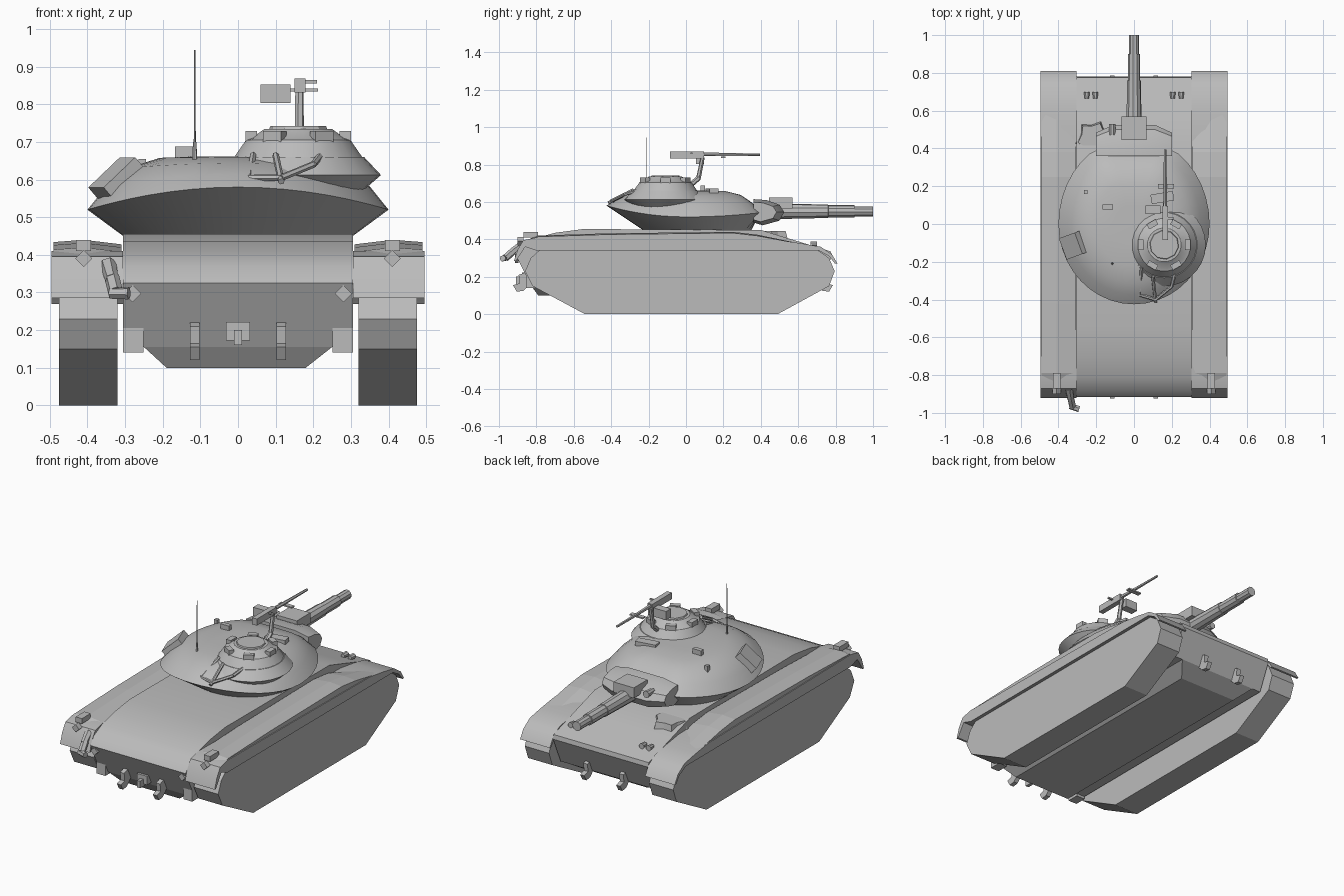
import bpy, bmesh, math
from mathutils import Vector, Euler

if "Cube" in bpy.data.objects:
    bpy.data.objects.remove(bpy.data.objects["Cube"])

grey = bpy.data.materials.new("plain grey")
grey.diffuse_color = (0.5, 0.5, 0.5, 1)
grey.use_nodes = True
grey.node_tree.nodes["Principled BSDF"].inputs["Base Color"].default_value = grey.diffuse_color


def make(name, verts, faces, smooth=True):
    me = bpy.data.meshes.new(name)
    bm = bmesh.new()
    vs = [bm.verts.new(v) for v in verts]
    for f in faces:
        bm.faces.new([vs[i] for i in f])
    bmesh.ops.recalc_face_normals(bm, faces=bm.faces)
    bm.to_mesh(me)
    bm.free()
    me.materials.append(grey)
    ob = bpy.data.objects.new(name, me)
    bpy.context.collection.objects.link(ob)
    if smooth:
        bpy.ops.object.select_all(action='DESELECT')
        ob.select_set(True)
        bpy.context.view_layer.objects.active = ob
        bpy.ops.object.shade_smooth_by_angle(angle=math.radians(30))
    return ob


def loft(name, rings, smooth=True):
    """Skin equal-length rings and cap both ends."""
    n = len(rings[0])
    verts = [v for r in rings for v in r]
    faces = [[k * n + i, k * n + (i + 1) % n, (k + 1) * n + (i + 1) % n, (k + 1) * n + i]
             for k in range(len(rings) - 1) for i in range(n)]
    faces += [list(range(n)), list(range((len(rings) - 1) * n, len(rings) * n))]
    return make(name, verts, faces, smooth)


def prism(name, profile, x0, x1, smooth=True):
    """Extrude a (y, z) profile along x."""
    return loft(name, [[(x, y, z) for y, z in profile] for x in (x0, x1)], smooth)


def box(name, c, s, rot=(0, 0, 0)):
    m = Euler([math.radians(a) for a in rot]).to_matrix()
    def corner(i, j, k):
        return Vector(c) + m @ Vector((i * s[0] / 2, j * s[1] / 2, k * s[2] / 2))
    return loft(name, [[corner(i, j, k) for i, j in ((-1, -1), (1, -1), (1, 1), (-1, 1))]
                       for k in (-1, 1)], False)


def tube(name, stations, sides=8):
    """Round bar through (point, radius) stations."""
    d = (Vector(stations[-1][0]) - Vector(stations[0][0])).normalized()
    u = d.orthogonal().normalized()
    w = d.cross(u)
    return loft(name, [[Vector(p) + r * (u * math.cos(a) + w * math.sin(a))
                        for a in (2 * math.pi * (i + .5) / sides for i in range(sides))]
                       for p, r in stations])


def lathe(name, x, y, profile, sides=20):
    return tube(name, [((x, y, z), r) for r, z in profile], sides)


# hull: upper body and tapered belly
prism("hull", [(-.915, .325), (-.83, .155), (.71, .155), (.78, .31), (.775, .335), (.58, .395),
               (.40, .45), (-.55, .455), (-.70, .435), (-.81, .405), (-.88, .37)], -.305, .305)
loft("belly", [[(-.25, -.83, .155), (.25, -.83, .155), (.25, .71, .155), (-.25, .71, .155)],
               [(-.19, -.79, .10), (.18, -.79, .10), (.18, .62, .10), (-.19, .62, .10)]], False)

track = [(-.54, 0), (.49, 0), (.765, .15), (.795, .23), (.765, .30), (.70, .345),
         (-.78, .345), (-.83, .30), (-.86, .23), (-.82, .15)]
fender = [(-.92, .285), (-.90, .345), (-.87, .395), (-.80, .41), (.50, .395), (.62, .378),
          (.72, .36), (.78, .32), (.81, .27), (.797, .27), (.765, .31), (.71, .34),
          (-.80, .34), (-.86, .36), (-.908, .285)]
bin_top = [(-.87, .39), (-.79, .42), (-.42, .432), (.25, .44), (.38, .425), (.58, .375), (.30, .37)]
hook = [(-.85, .225), (-.895, .21), (-.89, .165), (-.925, .155), (-.905, .12), (-.87, .125), (-.83, .165)]

for s, side in ((-1, "left"), (1, "right")):
    prism(side + "_track", track, s * .32, s * .475, False)
    prism(side + "_fender", fender, s * .305, s * .495)
    # storage bins with a slanted front toe and a slight ridge
    rings = []
    for x, shift, dz in ((.31, -.03, -.012), (.41, .03, 0), (.49, .07, -.006)):
        rings.append([(s * x, y + (shift if y > .5 else 0), z + dz) for y, z in bin_top])
    loft(side + "_storage_bin", rings, False)
    # rear final drive, lamps, brackets and tow hooks
    box(side + "_final_drive", (s * .278, -.82, .19), (.055, .07, .10))
    box(side + "_tail_lamp", (s * .28, -.905, .297), (.032, .02, .032), (0, 45, 0))
    box(side + "_marker_plate", (s * .41, -.885, .39), (.032, .03, .032), (0, 45, 0))
    box(side + "_fender_bracket", (s * .41, -.83, .425), (.04, .08, .03))
    prism(side + "_rear_hook", hook, s * .115 - .013, s * .115 + .013, False)
    prism(side + "_front_hook", [(-y - .14, z) for y, z in hook], s * .115 - .013, s * .115 + .013, False)
    for x in (.205, .25):
        tube(side + "_head_lamp", [((s * x, .665, .375), .013), ((s * x, .70, .375), .016)])

# rear towing pintle
box("pintle_plate", (0, -.86, .197), (.065, .035, .05))
box("pintle_arm", (0, -.885, .18), (.02, .05, .04))

# rear handset on its bent arm
tube("handset_arm", [((-.345, -.87, .375), .022), ((-.335, -.93, .335), .018)], 6)
tube("handset_link", [((-.335, -.92, .34), .02), ((-.325, -.965, .30), .02)], 6)
tube("handset", [((-.34, -.965, .298), .015), ((-.29, -.98, .298), .017)], 6)

# turret shell: foot ring, rim ring, then a shallow dome
N = 40
def rim(i):
    a = 2 * math.pi * i / N
    x, y = .40 * math.cos(a), math.sin(a)
    z = .52 + (.03 * y * y if y > 0 else .06 * y * y)
    return x, min(.40, y * (.46 if y > 0 else .425)), z

rings = [[(.305 * math.cos(2 * math.pi * i / N),
           .06 + .29 * math.sin(2 * math.pi * i / N), .45) for i in range(N)]]
for f, t in ((1, 0), (.88, .42), (.73, .78), (.52, .97), (.25, 1)):
    rings.append([(x * f, y * f, z + (.662 - z) * t) for x, y, z in map(rim, range(N))])
loft("turret", rings)

# gun shield, gun and sight cover
shield = [(.36, .615), (.43, .61), (.50, .585), (.525, .545), (.50, .50), (.41, .475), (.36, .49)]
loft("gun_shield", [[(x, .36 + (y - .36) * k, .55 + (z - .55) * h) for y, z in shield]
                    for x, k, h in ((-.20, .75, .75), (-.11, 1, 1), (.11, 1, 1), (.20, .75, .75))])
box("sight_cover", (0, .507, .595), (.13, .125, .06))
tube("gun_barrel", [((0, y, .55), r) for y, r in
                    ((.45, .043), (.72, .037), (.76, .037), (.761, .033), (.90, .033),
                     (.901, .027), (1, .027))], 10)

# folded cover beside the gun and lamp on the shield
N2 = 11
loft("folded_cover", [[(-.215 + r * (1 - .25 * (i % 2)) * math.cos(2 * math.pi * i / N2),
                        .455 + r * (1 - .25 * (i % 2)) * math.sin(2 * math.pi * i / N2), z)
                       for i in range(N2)] for r, z in ((.10, .39), (.085, .445))], False)
tube("shield_lamp", [((-.115, .47, .585), .016), ((-.115, .53, .585), .02)])

# cupola and the bulge carrying it
CX, CY = .16, -.11
lathe("cupola_bulge", CX, CY, [(.16, .56), (.22, .612), (.175, .66)], 28)
lathe("cupola", CX, CY, [(.175, .655), (.14, .705), (.125, .71), (.09, .735)], 24)
lathe("cupola_hatch", CX, CY, [(.08, .73), (.075, .742)], 10)
for k in range(6):
    a = math.pi * k / 3
    box("vision_block", (CX + .125 * math.cos(a), CY + .125 * math.sin(a), .712),
        (.03, .055, .035), (0, 0, 60 * k))

# stowage rails behind the cupola
for p, q in (((.04, -.23, .665), (.03, -.375, .605)), ((.03, -.375, .605), (.115, -.40, .605)),
             ((.115, -.40, .605), (.20, -.33, .64)), ((.10, -.28, .665), (.115, -.415, .595)),
             ((.20, -.33, .64), (.22, -.25, .665))):
    tube("stowage_rail", [(p, .009), (q, .009)], 6)

# roof machine gun on a cranked arm
tube("mount_foot", [((.163, 0, .67), .014), ((.163, .07, .73), .014)], 6)
tube("mount_post", [((.163, .065, .72), .013), ((.163, .09, .84), .011)], 6)
box("machine_gun_body", (.165, .005, .85), (.03, .18, .038))
tube("machine_gun_barrel", [((.165, .08, .855), .011), ((.165, .22, .853), .009), ((.165, .395, .852), .007)], 6)
box("ammunition_box", (.10, .075, .828), (.08, .045, .05))
box("charging_handle", (.19, .03, .86), (.04, .012, .008))
box("gun_cradle", (.17, .20, .838), (.085, .025, .008))

# turret fittings
box("side_box", (-.315, -.11, .595), (.12, .12, .065), (0, -42, 20))
box("roof_box", (-.14, .09, .67), (.055, .025, .035))
box("roof_cap", (-.255, .17, .635), (.02, .02, .04))
box("front_periscope", (.15, .14, .66), (.12, .05, .025), (0, 0, 10))
tube("antenna_base", [((-.115, -.21, .635), .007), ((-.115, -.21, .70), .005)], 6)
tube("antenna", [((-.115, -.21, .69), .003), ((-.115, -.21, .945), .0015)], 5)
